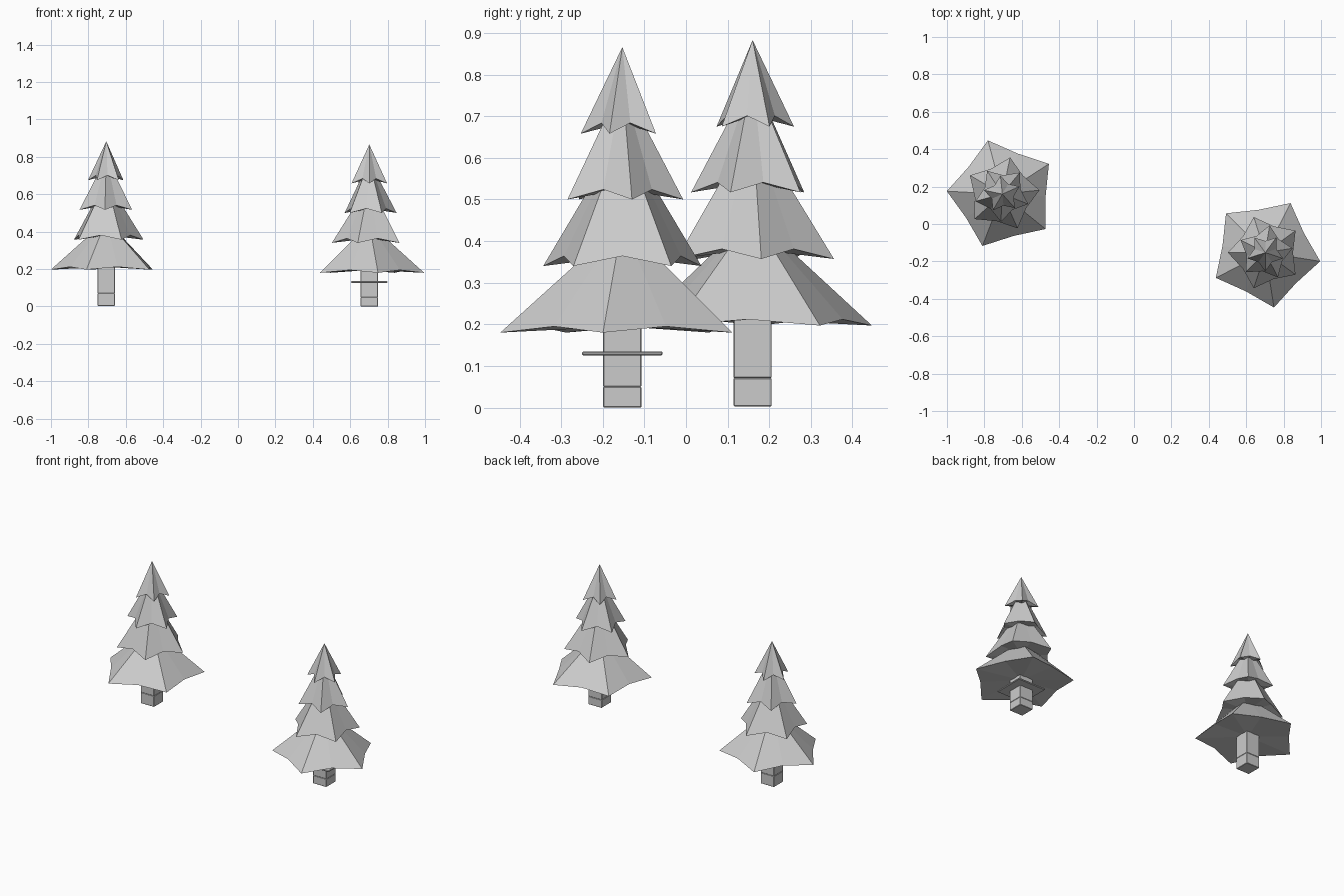
import bpy, bmesh, math

if "Cube" in bpy.data.objects:
    bpy.data.objects.remove(bpy.data.objects["Cube"])

grey = bpy.data.materials.new("plain_grey")
grey.diffuse_color = (0.6, 0.6, 0.6, 1)
grey.use_nodes = True
grey.node_tree.nodes["Principled BSDF"].inputs["Base Color"].default_value = grey.diffuse_color


def finish(bm, name):
    bmesh.ops.recalc_face_normals(bm, faces=bm.faces)
    mesh = bpy.data.meshes.new(name)
    bm.to_mesh(mesh)
    bm.free()
    mesh.materials.append(grey)
    ob = bpy.data.objects.new(name, mesh)
    bpy.context.collection.objects.link(ob)
    return ob


def box(name, x, y, z0, z1, width, bevel):
    """Square block with softened edges."""
    bm = bmesh.new()
    bmesh.ops.create_cube(bm, size=1)
    for v in bm.verts:
        v.co = (x + v.co.x * width, y + v.co.y * width,
                z0 + (v.co.z + 0.5) * (z1 - z0))
    bmesh.ops.bevel(bm, geom=list(bm.edges), offset=bevel, segments=1,
                    affect='EDGES')
    return finish(bm, name)


def star_tier(name, x, y, z, apex, radius, ratio, rise, turn):
    """Five-pointed cone: low tips, raised valleys, closed underneath."""
    bm = bmesh.new()
    top = bm.verts.new((x, y, apex))
    under = bm.verts.new((x, y, z + rise))
    ring = []
    for i in range(10):
        a = math.radians(turn + 36 * i)
        r = radius * (ratio if i % 2 else 1)
        ring.append(bm.verts.new((x + r * math.cos(a), y + r * math.sin(a),
                                  z + (rise if i % 2 else 0))))
    for i in range(10):
        a, b = ring[i], ring[(i + 1) % 10]
        bm.faces.new((top, a, b))
        bm.faces.new((under, b, a))
    return finish(bm, name)


# tip height, apex height, tip radius, valley ratio, valley rise
TIERS = [(0.180, 0.445, 0.297, 0.78, 0.015),
         (0.340, 0.660, 0.200, 0.74, 0.024),
         (0.500, 0.780, 0.148, 0.68, 0.024),
         (0.658, 0.866, 0.100, 0.62, 0.026)]


def tree(side, x, y, lift, turn, base, joint):
    # Trunk in two blocks with a fine joint
    box(side + "_trunk_base", x, y, base, joint, 0.092, 0.002)
    box(side + "_trunk", x, y, joint, 0.36 + lift, 0.092, 0.002)
    # Foliage tiers, each twisted against the one below
    for i, (z, apex, r, ratio, rise) in enumerate(TIERS):
        star_tier(f"{side}_foliage_{i + 1}", x, y, z + lift, apex + lift,
                  r, ratio, rise, turn - 27 * i)


tree("left", -0.704, 0.16, 0.017, 33, 0.003, 0.071)
tree("right", 0.702, -0.153, 0.0, 63, 0.0, 0.05)

# Thin square shelf around the right trunk
box("trunk_shelf", 0.702, -0.153, 0.125, 0.135, 0.194, 0.003)
